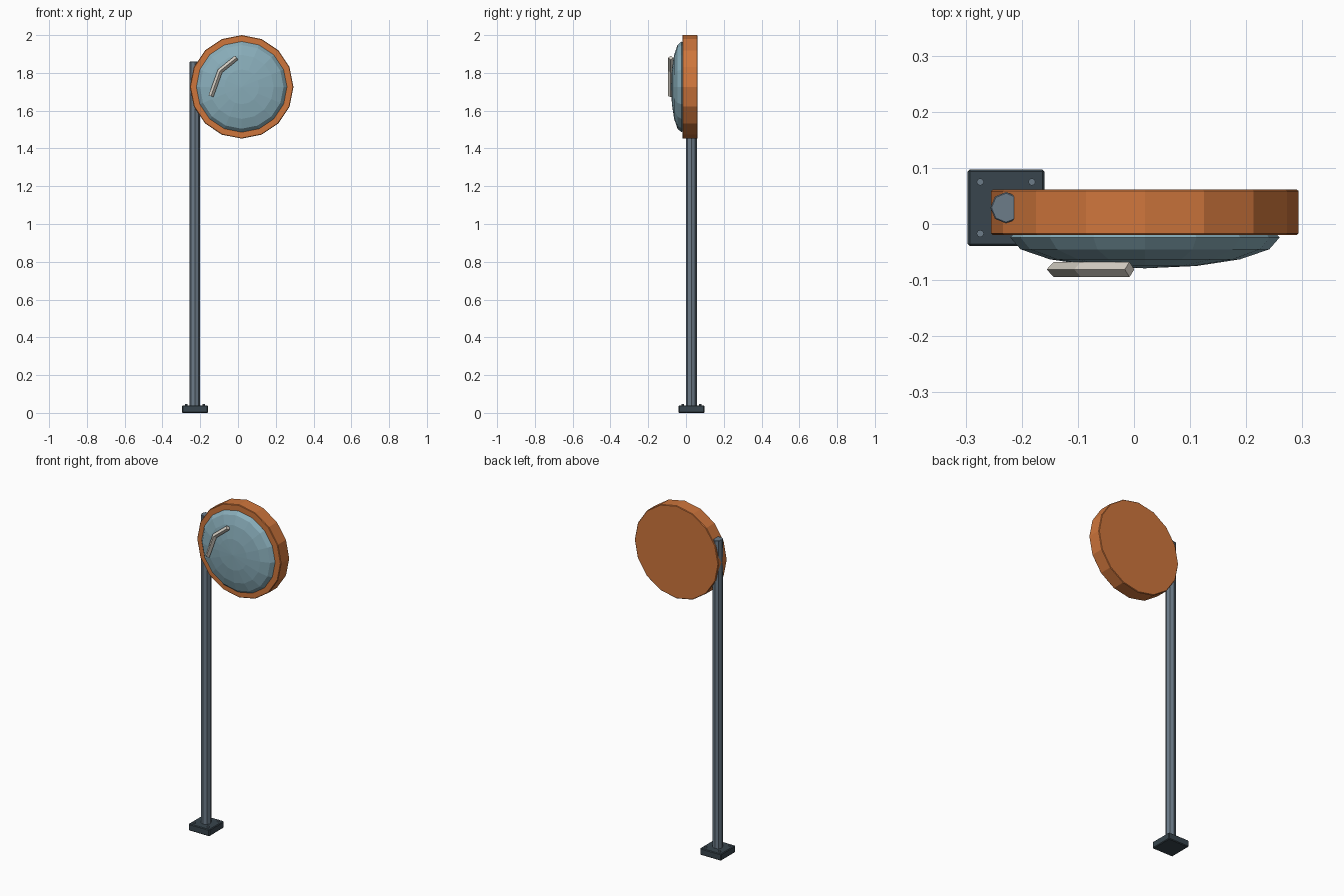
import bpy, bmesh, math
from mathutils import Matrix, Vector

old = bpy.data.objects.get("Cube")
if old:
    bpy.data.objects.remove(old, do_unlink=True)


def material(name, rgb):
    m = bpy.data.materials.new(name)
    m.use_nodes = True
    m.diffuse_color = (*rgb, 1)
    m.node_tree.nodes["Principled BSDF"].inputs["Base Color"].default_value = (*rgb, 1)
    return m


orange = material("orange paint", (0.62, 0.18, 0.045))
glass = material("pale blue mirror", (0.25, 0.42, 0.49))
steel = material("grey steel", (0.15, 0.20, 0.25))
dark = material("dark iron", (0.04, 0.06, 0.075))
shine = material("off white", (0.68, 0.64, 0.57))


def finish(name, bm, mat, bevel=0):
    bmesh.ops.recalc_face_normals(bm, faces=bm.faces)
    mesh = bpy.data.meshes.new(name)
    bm.to_mesh(mesh)
    bm.free()
    mesh.materials.append(mat)
    ob = bpy.data.objects.new(name, mesh)
    bpy.context.collection.objects.link(ob)
    if bevel:
        mod = ob.modifiers.new("soft edge", "BEVEL")
        mod.width = bevel
        mod.segments = 1
        mod.limit_method = "ANGLE"
        mod.angle_limit = math.radians(60)
    return ob


def cylinder(name, radius, depth, sides, centre, mat, bevel=0, facing_front=False):
    bm = bmesh.new()
    turn = Matrix.Rotation(math.pi / 2, 4, "X") if facing_front else Matrix()
    bmesh.ops.create_cone(bm, cap_ends=True, segments=sides, radius1=radius,
                          radius2=radius, depth=depth,
                          matrix=Matrix.Translation(centre) @ turn)
    return finish(name, bm, mat, bevel)


post_x, post_y = -0.228, 0.029
disc_x, disc_z = 0.0195, 1.726

# Base plate with four corner bolts
bm = bmesh.new()
bmesh.ops.create_cube(bm, size=1, matrix=Matrix.Translation((post_x, post_y, 0.02))
                      @ Matrix.Diagonal((0.137, 0.137, 0.04, 1)))
finish("base_plate", bm, dark, 0.004)
for sx in (-1, 1):
    for sy in (-1, 1):
        cylinder("base_bolt", 0.0065, 0.02, 8,
                 (post_x + sx * 0.046, post_y + sy * 0.046, 0.038), steel)

# Upright post
cylinder("post", 0.028, 1.83, 8, (post_x, post_y, 0.945), steel, 0.002)

# Round backing disc
cylinder("backing_disc", 0.274, 0.081, 16, (disc_x, 0.021, disc_z),
         orange, 0.003, True)

# Convex mirror, a flattened sphere with its pole to the front
bm = bmesh.new()
bmesh.ops.create_uvsphere(bm, u_segments=16, v_segments=8, radius=1,
                          matrix=Matrix.Translation((disc_x, -0.024, disc_z))
                          @ Matrix.Diagonal((0.24, 0.055, 0.24, 1))
                          @ Matrix.Rotation(math.pi / 2, 4, "X"))
finish("mirror_dome", bm, glass)

# Bent highlight bar with a diamond section, mitred at the bend
path = [Vector((-0.143, -0.081, 1.677)), Vector((-0.095, -0.081, 1.81)),
        Vector((-0.008, -0.081, 1.88))]
front = Vector((0, 1, 0))
radius = 0.0135
bm = bmesh.new()
rings = []
for i, p in enumerate(path):
    before = (path[max(i, 1)] - path[max(i, 1) - 1]).normalized()
    after = (path[min(i + 1, 2)] - path[min(i, 1)]).normalized()
    side = front.cross((before + after).normalized())
    side /= (before + after).length / 2
    rings.append([bm.verts.new(p + d * radius) for d in (front, side, -front, -side)])
for a, b in zip(rings, rings[1:]):
    for k in range(4):
        n = (k + 1) % 4
        bm.faces.new((a[k], a[n], b[n], b[k]))
bm.faces.new(rings[0])
bm.faces.new(rings[-1])
finish("mirror_highlight", bm, shine)
